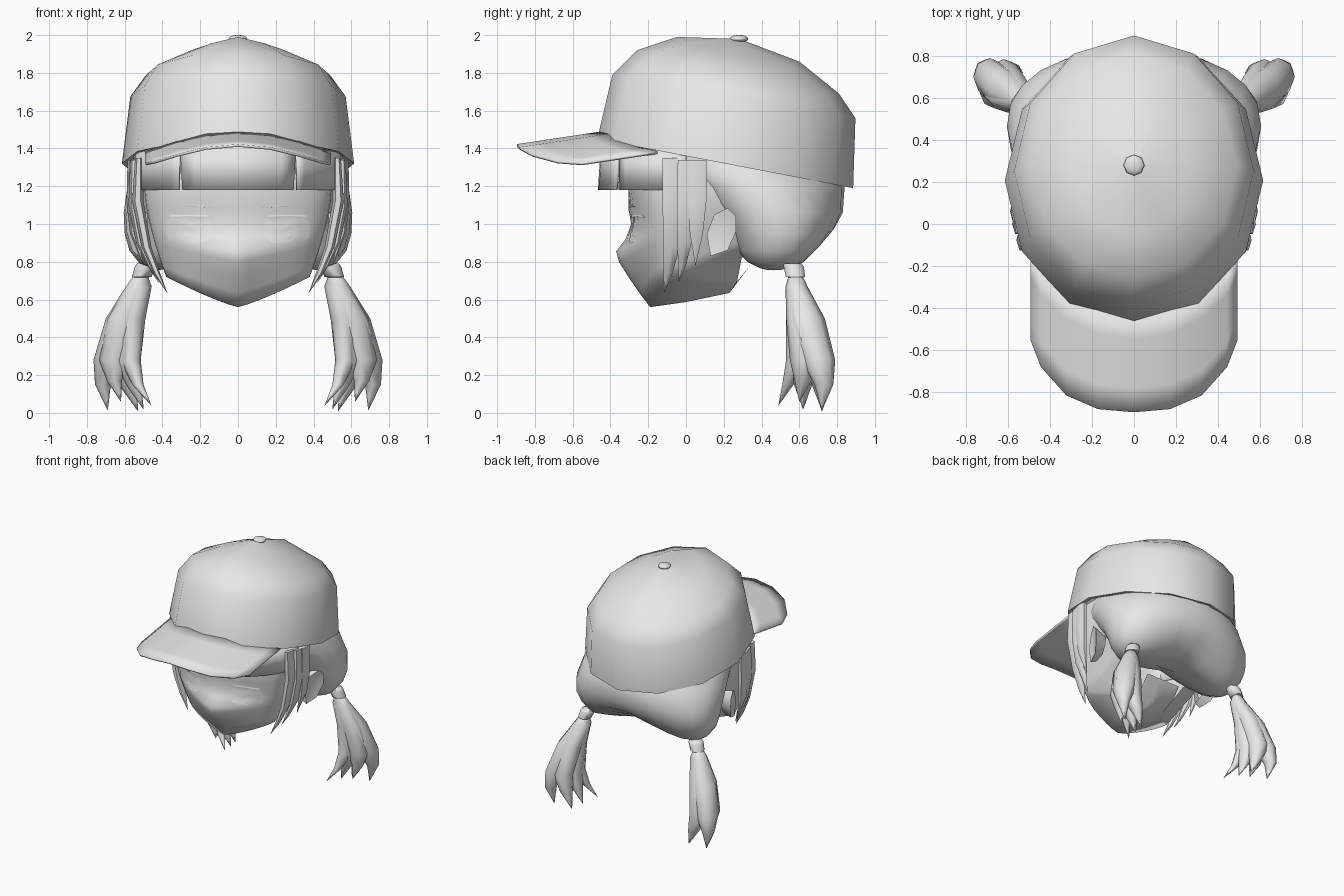
import bpy, bmesh, math
from mathutils import Vector
from mathutils.bvhtree import BVHTree

if "Cube" in bpy.data.objects:
    bpy.data.objects.remove(bpy.data.objects["Cube"])

grey = bpy.data.materials.new("plain_grey")
grey.diffuse_color = (0.8, 0.8, 0.8, 1)
grey.use_nodes = True
grey.node_tree.nodes["Principled BSDF"].inputs["Base Color"].default_value = grey.diffuse_color


def make(name, verts, faces, mirror=False, thick=0, angle=40):
    """Mesh object with smooth shading, optional mirror and thickness."""
    me = bpy.data.meshes.new(name)
    me.from_pydata([tuple(v) for v in verts], [], faces)
    bm = bmesh.new()
    bm.from_mesh(me)
    bmesh.ops.remove_doubles(bm, verts=bm.verts, dist=1e-5)
    bmesh.ops.recalc_face_normals(bm, faces=bm.faces)
    bm.to_mesh(me)
    bm.free()
    me.materials.append(grey)
    ob = bpy.data.objects.new(name, me)
    bpy.context.collection.objects.link(ob)
    if mirror:
        ob.modifiers.new("mirror", 'MIRROR')
    if thick:
        m = ob.modifiers.new("thickness", 'SOLIDIFY')
        m.thickness, m.offset = thick, 0
    bpy.ops.object.select_all(action='DESELECT')
    ob.select_set(True)
    bpy.context.view_layer.objects.active = ob
    bpy.ops.object.shade_smooth_by_angle(angle=math.radians(angle))
    return ob


def loft(rings, loop=True, caps=(False, False)):
    """Join equal-length rows of points with quads."""
    n = len(rings[0])
    verts = [p for r in rings for p in r]
    faces = [(i * n + j, i * n + (j + 1) % n, (i + 1) * n + (j + 1) % n, (i + 1) * n + j)
             for i in range(len(rings) - 1) for j in range(n if loop else n - 1)]
    if caps[0]:
        faces.append(tuple(range(n)))
    if caps[1]:
        faces.append(tuple(range(len(verts) - n, len(verts))))
    return verts, faces


def strand(name, path, sides=6):
    """Tapered lock through (x, y, z, rx, ry) stations."""
    rings = [[(x + rx * math.cos(2 * math.pi * k / sides),
               y + ry * math.sin(2 * math.pi * k / sides), z) for k in range(sides)]
             for x, y, z, rx, ry in path]
    return make(name, *loft(rings, caps=(True, False)), mirror=True, angle=65)


# cap crown: tilted twelve-sided rings (front y, z, back y, z, half width, drop beside the ridge)
def cap_ring(y0, z0, y1, z1, hw, drop):
    ring = []
    for k in range(12):
        a = math.radians(30 * k)
        t = (1 - math.cos(a)) / 2
        ring.append((hw * math.sin(a), y0 + (y1 - y0) * t,
                     z0 + (z1 - z0) * t - drop * abs(math.sin(a)) ** .7))
    return ring


crown = [(-.44, 1.45, .85, 1.20, .58, 0), (-.47, 1.45, .885, 1.19, .615, 0),
         (-.39, 1.79, .897, 1.56, .57, 0), (-.26, 1.92, .81, 1.69, .49, .02),
         (-.05, 1.99, .60, 1.86, .28, .04), (.279, 1.98, .281, 1.98, .001, 0)]
make("cap_crown", *loft([cap_ring(*c) for c in crown], caps=(False, True)))

# cap button
bpy.ops.mesh.primitive_uv_sphere_add(segments=8, ring_count=6, radius=.05, location=(0, .28, 1.98))
button = bpy.context.object
button.name = "cap_button"
button.scale.z = .42
button.data.materials.append(grey)
bpy.ops.object.shade_smooth()

# cap brim: arched sheet, outer outline to crown
outline = [(0, -.895), (.17, -.88), (.32, -.815), (.44, -.68), (.49, -.55)]
outline = [(-x, y) for x, y in reversed(outline[1:])] + outline
rows = []
for i in range(5):
    row = []
    for x, y in outline:
        inner = .23 - .66 * math.sqrt(1 - (x / .60) ** 2)
        yy = y + (inner - y) * i / 4
        row.append((x, yy, 1.415 + .15 * (yy + .9) - .15 * (x / .49) ** 2))
    rows.append(row)
make("cap_brim", *loft(rows, loop=False), thick=.014)

# face: columns from the centre line round to the ear
profile = [(1.38, -.31), (1.18, -.305), (1.08, -.305), (1.0, -.29), (.92, -.32), (.855, -.37),
           (.8, -.355), (.72, -.305), (.64, -.25), (.56, -.19)]
cols = []
for s in (0, .08, .18, .3, .45, .6, .75, .9, 1, 1.2, 1.4, 1.6):
    f, back = min(s, 1), max(0, s - 1)
    w = math.sin(f * math.pi / 2)
    col = []
    for z, y in profile:
        t = max(0, (1.18 - z) / .62)
        zb = .56 + .16 * w ** 1.2 + .33 * back
        zz = z if z > 1.17 else 1.18 - (1.18 - zb) * t
        straight = -.31 + .12 * t
        yy = straight + (y - straight) * (1 - f) ** 2 + (.2 - .08 * t) * f ** 2 + back * .8
        col.append(((.495 - .115 * t ** 1.5) * w, yy, zz))
    # underside of the jaw, running back under the hair
    x, y, z = col[-1]
    col.append((x * .6, y * .5 + .09, z * .6 + .25 + .02 * f))
    col.append((x * .4, .23 + .04 * f, .635 + .06 * f))
    col.append((x * .4, .34, .78))
    cols.append(col)
face = make("face", *loft(cols, loop=False), mirror=True, angle=75)

# facial details: thin plates laid on the face
tree = BVHTree.FromPolygons([v.co for v in face.data.vertices],
                            [tuple(p.vertices) for p in face.data.polygons])


def plate(name, pts, lift):
    cx, cz = (sum(p[i] for p in pts) / len(pts) for i in (0, 1))
    rings = []
    for k in (1, .75, .5, .25, .02):
        ring = []
        for px, pz in pts:
            x, z = cx + (px - cx) * k, cz + (pz - cz) * k
            hit = tree.ray_cast(Vector((x, -2, z)), Vector((0, 1, 0)))[0]
            ring.append((x, (hit.y if hit else -.2) - lift, z))
        rings.append(ring)
    make(name, *loft(rings, caps=(False, True)), mirror=True, angle=75)


def oval(cx, cz, rx, rz, n=16, power=1.0):
    pts = []
    for k in range(n):
        c, s = math.cos(2 * math.pi * k / n), math.sin(2 * math.pi * k / n)
        pts.append((cx + rx * math.copysign(abs(c) ** power, c),
                    cz + rz * math.copysign(abs(s) ** power, s)))
    return pts


plate("eye_white", oval(.26, .97, .12, .075, power=.65), .003)
plate("iris", oval(.25, .97, .065, .07), .005)
plate("eye_glint", oval(.275, .93, .017, .017, 8), .007)
plate("upper_lash", [(.13, 1.03), (.15, 1.05), (.37, 1.05), (.40, 1.03), (.37, 1.035), (.16, 1.035)], .006)
plate("eyebrow", [(.12, 1.085), (.2, 1.10), (.31, 1.09), (.2, 1.09)], .004)


# fringe: one wide panel and two side panels with narrow gaps
def fringe(name, a0, a1, mirror, cut0=0, cut1=0):
    n, top, low = 8, [], []
    for k in range(n + 1):
        t = k / n
        a = math.radians(a0 + (a1 - a0) * t)
        b = math.radians(a0 + cut0 + (a1 - cut1 - a0 - cut0) * t)
        top.append((.575 * math.sin(a), .2 - .645 * math.cos(a), 1.43 - .09 * (1 - math.cos(a))))
        low.append((.57 * math.sin(b), .2 - .66 * math.cos(b), 1.18))
    make(name, *loft([top, low], loop=False), mirror=mirror, thick=.012)


fringe("fringe_middle", -32, 32, False, 1.2, 1.2)
fringe("fringe_side", 32, 72, True, 1.2)

# back hair: rounded rings (z, half width, front y, back y, roundness), raised in the middle below
shell = [(1.42, .48, -.25, .72, 1), (1.3, .54, -.22, .78, 1), (1.2, .585, -.08, .84, 1),
         (1.06, .605, .1, .83, .9), (.95, .6, .2, .785, .83), (.86, .575, .24, .73, .83),
         (.79, .52, .28, .67, .83), (.755, .42, .33, .6, .83), (.75, .2, .4, .52, .83)]
rings = []
for z, hw, y0, y1, e in shell:
    ring = []
    for k in range(24):
        c, s = math.cos(2 * math.pi * k / 24), math.sin(2 * math.pi * k / 24)
        x = hw * math.copysign(abs(c) ** e, c)
        y = (y0 + y1) / 2 + (y1 - y0) / 2 * math.copysign(abs(s) ** e, s)
        lift = .11 * max(0, 1 - abs(x) / .42) * max(0, min(1, (1.0 - z) / .2))
        ring.append((x, y, z + lift))
    rings.append(ring)
make("back_hair", *loft(rings, caps=(True, True)), angle=60)

# side locks in front of the ears
strand("front_lock", [(.525, -.08, 1.35, .02, .05), (.53, -.075, 1.12, .03, .058),
                      (.485, -.075, .88, .026, .05), (.43, -.095, .74, .018, .028), (.375, -.115, .635, .001, .001)])
strand("middle_lock", [(.55, 0, 1.34, .02, .05), (.55, 0, 1.1, .03, .055),
                       (.515, -.01, .9, .025, .045), (.465, -.02, .78, .015, .022), (.42, -.04, .69, .001, .001)])
strand("rear_lock", [(.565, .06, 1.34, .02, .055), (.565, .06, 1.12, .025, .055),
                     (.55, .055, .95, .022, .04), (.5, .05, .78, .001, .001)])

# ears: shallow leaf-shaped bowls
rim = [(.53, .13, .83), (.56, .22, .86), (.59, .265, .96), (.595, .265, 1.04), (.58, .22, 1.085),
       (.545, .15, 1.05), (.53, .11, .95)]
mid = Vector((.55, .19, .96))
bowl = [tuple(mid + (Vector(p) - mid) * .6 + Vector((-.005, 0, 0))) for p in rim]
root = [(.48, p[1] * .8 + .03, p[2] * .8 + .19) for p in rim]
make("ear", *loft([root, rim, bowl], caps=(False, True)), mirror=True, angle=50)

# pigtails: hair tie and overlapping strands
strand("hair_tie", [(.485, .565, .79, .05, .05), (.49, .57, .775, .056, .056),
                    (.51, .58, .72, .052, .054), (.515, .58, .715, .03, .03)], 10)
top = (.515, .58, .73, .035, .035)
neck = (.525, .585, .67, .068, .058)
tails = {
    "outer": [(.61, .635, .5, .09, .1), (.685, .70, .28, .08, .09), (.715, .73, .15, .042, .05), (.69, .72, .015, .001, .001)],
    "front": [(.60, .60, .5, .09, .07), (.655, .625, .28, .08, .075), (.655, .62, .17, .04, .045), (.62, .60, .06, .001, .001)],
    "inner": [(.565, .60, .5, .075, .07), (.585, .62, .28, .07, .08), (.55, .62, .14, .038, .045), (.5, .62, .02, .001, .001)],
    "inner_front": [(.56, .59, .5, .065, .06), (.57, .585, .28, .055, .055), (.53, .54, .15, .03, .03), (.46, .49, .04, .001, .001)],
    "back": [(.58, .645, .5, .08, .085), (.62, .70, .28, .08, .085), (.58, .72, .14, .045, .05), (.53, .72, .01, .001, .001)],
}
for name, path in tails.items():
    strand("pigtail_" + name, [top, neck] + path, 8)
